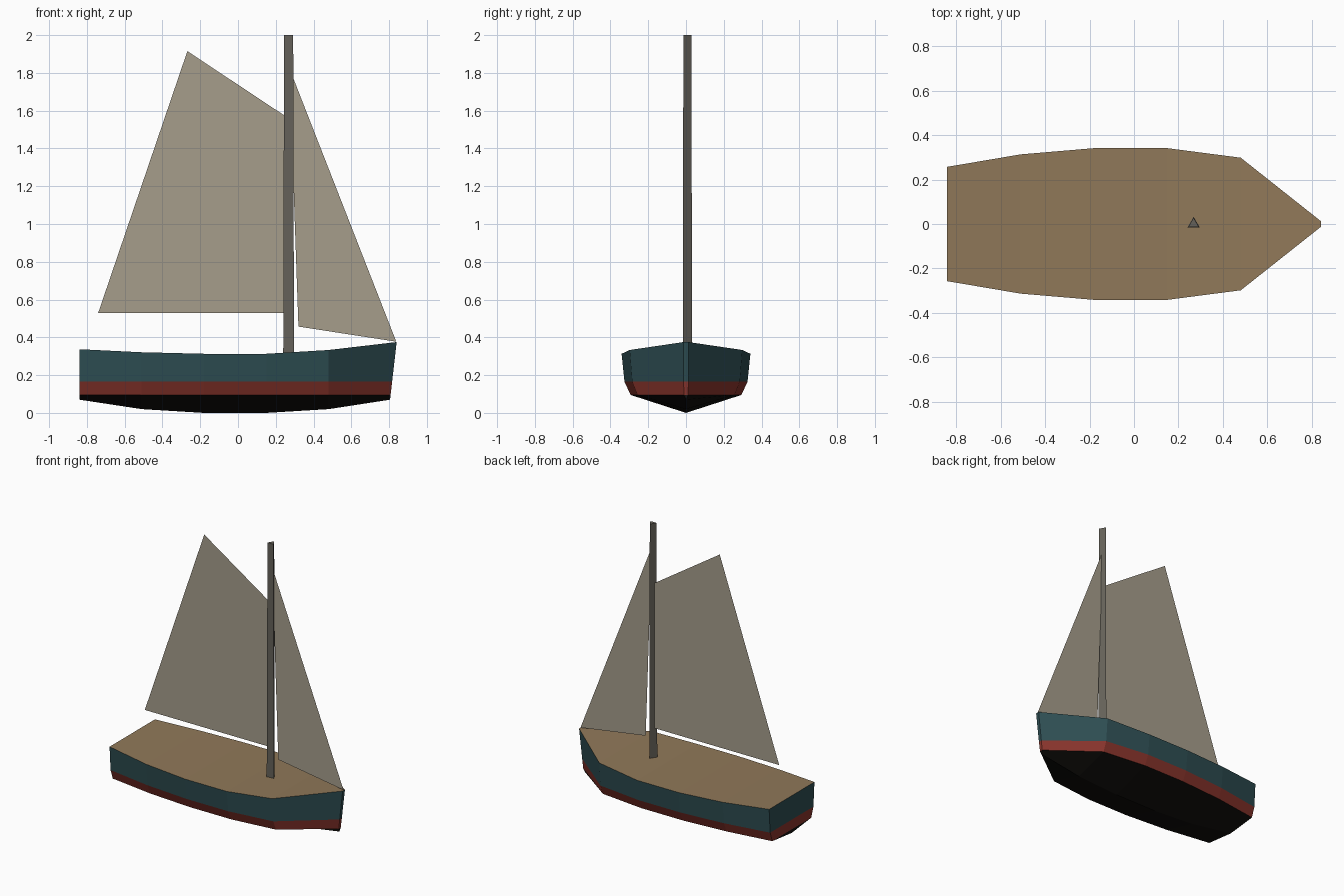
import bpy, bmesh, math

if "Cube" in bpy.data.objects:
    bpy.data.objects.remove(bpy.data.objects["Cube"])

# Hull stations: x, deck half-width, deck height, keel height
STATIONS = [(-0.84, 0.257, 0.337, 0.07), (-0.51, 0.313, 0.321, 0.02),
            (-0.18, 0.341, 0.313, 0.0), (0.15, 0.341, 0.313, 0.0),
            (0.48, 0.298, 0.333, 0.02), (0.84, 0.013, 0.375, 0.07)]
N = len(STATIONS)


def make(name, verts, faces, color):
    mesh = bpy.data.meshes.new(name)
    mesh.from_pydata(verts, [], faces)
    bm = bmesh.new()
    bm.from_mesh(mesh)
    bmesh.ops.remove_doubles(bm, verts=bm.verts, dist=0.0005)
    bm.to_mesh(mesh)
    bm.free()
    mat = bpy.data.materials.new(name + "_paint")
    mat.diffuse_color = (*color, 1)
    mat.use_nodes = True
    mat.node_tree.nodes["Principled BSDF"].inputs["Base Color"].default_value = mat.diffuse_color
    mesh.materials.append(mat)
    obj = bpy.data.objects.new(name, mesh)
    bpy.context.collection.objects.link(obj)
    return obj


def ring(width, height):
    """Closed hull outline; width scales the deck plan, height maps a station to z."""
    side = []
    for i, s in enumerate(STATIONS):
        z = height(s)
        x = s[0] - (0.035 * (0.375 - z) / 0.305 if i == N - 1 else 0)
        side.append((x, -s[1] * width, z))
    return side + [(x, -y, z) for x, y, z in reversed(side)]


def band(name, low, up, color):
    n = len(low)
    faces = [(i, (i + 1) % n, n + (i + 1) % n, n + i) for i in range(n)]
    return make(name, low + up, faces, color)


# Hull bands from keel to deck edge
keel = ring(0, lambda s: s[3])
chine = ring(0.86, lambda s: 0.095)
waterline = ring(0.955, lambda s: 0.165)
sheer = ring(1, lambda s: s[2])
band("hull_bottom", keel, chine, (0.006, 0.005, 0.004))
band("hull_stripe", chine, waterline, (0.25, 0.035, 0.025))
band("hull_topsides", waterline, sheer, (0.027, 0.075, 0.085))

# Deck strips across the hull
make("deck", sheer, [(i, i + 1, 2 * N - 2 - i, 2 * N - 1 - i) for i in range(N - 1)],
     (0.28, 0.19, 0.10))

# Three-sided tapered mast
mast = []
for z, r in ((0.29, 0.033), (2.0, 0.028)):
    for k in range(3):
        a = math.radians(90 + 120 * k)
        mast.append((0.268 + r * math.cos(a), r * math.sin(a), z))
make("mast", mast, [(0, 1, 4, 3), (1, 2, 5, 4), (2, 0, 3, 5), (3, 4, 5), (2, 1, 0)],
     (0.13, 0.12, 0.10))

# Flat sails on the centre line
SAILS = {"mainsail": [(-0.74, 0.53), (0.26, 0.53), (0.26, 1.565), (-0.268, 1.915)],
         "jib": [(0.32, 0.457), (0.838, 0.377), (0.272, 1.825)]}
for name, pts in SAILS.items():
    make(name, [(x, 0, z) for x, z in pts], [tuple(range(len(pts)))], (0.38, 0.34, 0.26))
